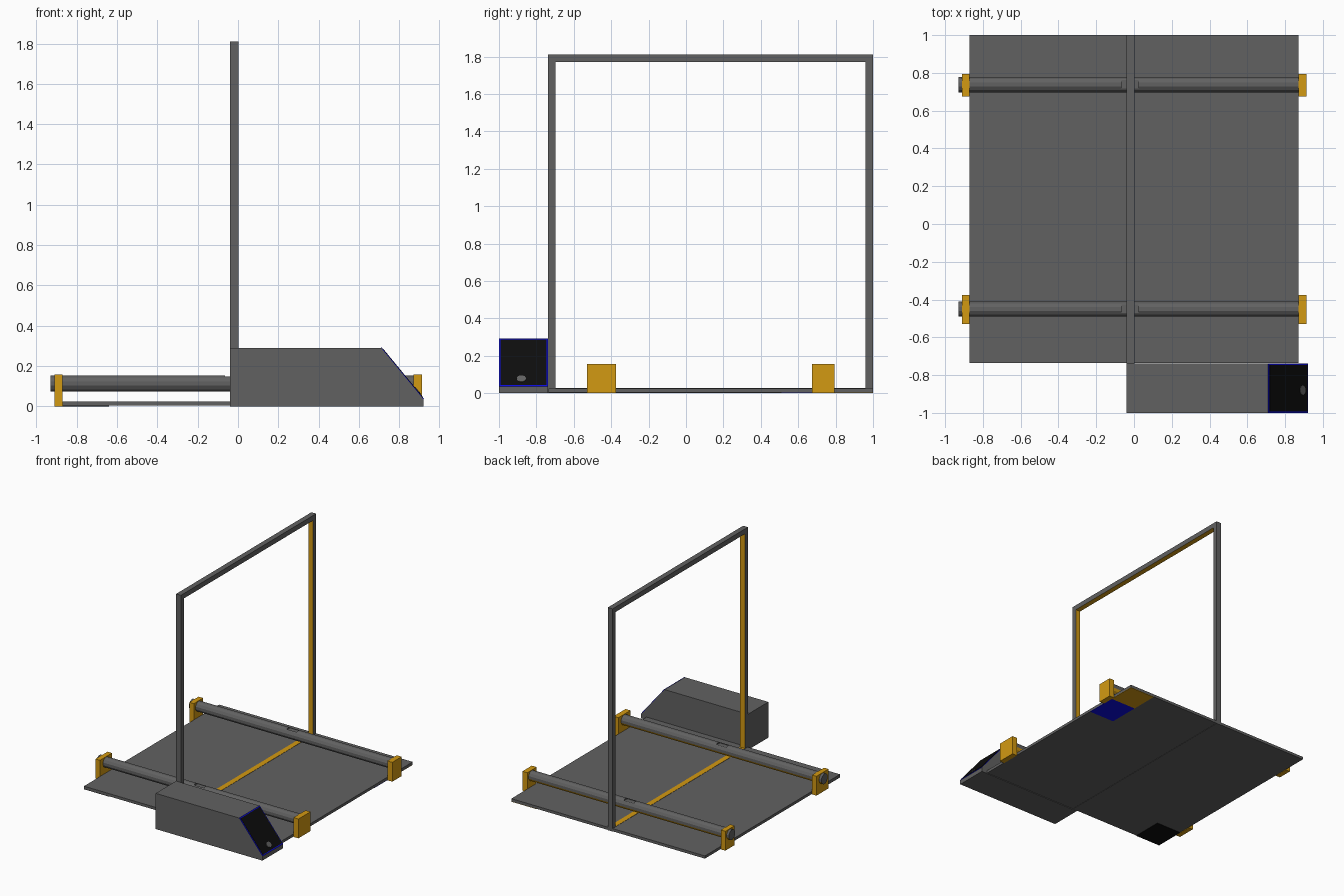
import bpy, bmesh, math
from mathutils import Vector

if "Cube" in bpy.data.objects:
    bpy.data.objects.remove(bpy.data.objects["Cube"])


def material(name, rgb):
    m = bpy.data.materials.new(name)
    m.diffuse_color = (*rgb, 1)
    m.use_nodes = True
    m.node_tree.nodes["Principled BSDF"].inputs["Base Color"].default_value = m.diffuse_color
    return m


GREY = material("dark_grey", (0.12, 0.12, 0.12))
ORANGE = material("amber", (0.65, 0.32, 0.006))
BLUE = material("blue", (0.003, 0.003, 0.75))
BLACK = material("black", (0.004, 0.004, 0.004))


def finish(bm, name, mats, rule=None):
    bmesh.ops.recalc_face_normals(bm, faces=bm.faces)
    bm.normal_update()
    if rule:
        for f in bm.faces:
            f.material_index = rule(f)
    me = bpy.data.meshes.new(name)
    bm.to_mesh(me)
    bm.free()
    for m in mats:
        me.materials.append(m)
    ob = bpy.data.objects.new(name, me)
    bpy.context.collection.objects.link(ob)
    return ob


def extrude(name, pts, vec, mats, rule=None):
    bm = bmesh.new()
    f = bm.faces.new([bm.verts.new(p) for p in pts])
    r = bmesh.ops.extrude_face_region(bm, geom=[f], use_keep_orig=True)
    vs = [g for g in r["geom"] if isinstance(g, bmesh.types.BMVert)]
    bmesh.ops.translate(bm, verts=vs, vec=vec)
    return finish(bm, name, mats, rule)


def box(name, x, y, z, mat):
    pts = [(x[0], y[0], z[0]), (x[1], y[0], z[0]), (x[1], y[1], z[0]), (x[0], y[1], z[0])]
    return extrude(name, pts, (0, 0, z[1] - z[0]), [mat])


# Base plate, with coloured patches on the underside
box("base_plate", (-0.87, 0.87), (-0.735, 1.0), (0.003, 0.025), GREY)
box("amber_patch", (0.64, 0.87), (0.77, 1.0), (0, 0.004), ORANGE)
box("blue_patch", (0.64, 0.87), (0.51, 0.77), (0, 0.004), BLUE)
box("black_patch", (-0.87, -0.64), (-0.735, -0.48), (0, 0.004), BLACK)

# Upright frame: square ring whose inner faces are amber
bm = bmesh.new()
rings = []
for x in (-0.04, 0.003):
    outer = [(-0.738, 0.001), (1.0, 0.001), (1.0, 1.81), (-0.738, 1.81)]
    inner = [(-0.698, 0.027), (0.96, 0.027), (0.96, 1.77), (-0.698, 1.77)]
    rings.append([[bm.verts.new((x, *p)) for p in loop] for loop in (outer, inner)])
(o0, i0), (o1, i1) = rings
for k in range(4):
    n = (k + 1) % 4
    for a, b in ((o0, i0), (o1, i1), (o0, o1), (i0, i1)):
        bm.faces.new((a[k], a[n], b[n], b[k]))


def inner_face(f):
    c, n = f.calc_center_median(), f.normal
    to_mid = Vector((0, 0.131 - c.y, 0.9 - c.z))
    return int(abs(n.x) < 0.5 and n.dot(to_mid) > 0)


finish(bm, "upright_frame", [GREY, ORANGE], inner_face)

# Console with sloping end, blue-edged screen and a small button
prof = [(-0.04, 0), (0.92, 0), (0.92, 0.035), (0.71, 0.29), (-0.04, 0.29)]
extrude("console_body", [(x, -1.0, z) for x, z in prof], (0, 0.262, 0), [GREY])
top, bot = Vector((0.71, 0, 0.29)), Vector((0.92, 0, 0.035))
down = (bot - top).normalized()
norm = Vector((-down.z, 0, down.x))
length = (bot - top).length


def slope_plate(name, m, lift, thick, mat):
    a, b = top + down * m + norm * lift, top + down * (length - m) + norm * lift
    pts = [(p.x, y, p.z) for p, y in ((a, -1.0 + m), (b, -1.0 + m), (b, -0.738 - m), (a, -0.738 - m))]
    extrude(name, pts, norm * thick, [mat])


slope_plate("screen_border", 0.0, 0.0, 0.003, BLUE)
slope_plate("screen", 0.008, 0.002, 0.003, BLACK)
c = top + down * (length - 0.05) + norm * 0.004
pts = [c + down * 0.022 * math.cos(t) + Vector((0, -0.88 + 0.025 * math.sin(t), 0))
       for t in [i * math.tau / 16 for i in range(16)]]
extrude("screen_button", pts, norm * 0.004, [GREY])

# Two rollers with a shallow top notch and an amber strip low on the back
R, ZC = 0.042, 0.113
for label, yc, y0, y1 in (("front", -0.45, -0.53, -0.375), ("rear", 0.738, 0.675, 0.795)):
    N = 12
    pts = [(-0.93, yc + R * math.cos((i + 0.5) * math.tau / N), ZC + R * math.sin((i + 0.5) * math.tau / N))
           for i in range(N)]
    tube = extrude(label + "_tube", pts, (1.81, 0, 0), [GREY, ORANGE],
                   lambda f: int(f.normal.y > 0.4 and f.normal.z < -0.2))
    cut = box(label + "_notch_cutter", (-0.065, 0.025), (yc - 0.02, yc + 0.024), (0.142, 0.2), GREY)
    cut.hide_render = True
    cut.hide_viewport = True
    mod = tube.modifiers.new("notch", "BOOLEAN")
    mod.operation, mod.object, mod.solver = "DIFFERENCE", cut, "EXACT"
    # Amber end brackets
    box(label + "_left_bracket", (-0.91, -0.87), (y0, y1), (0, 0.157), ORANGE)
    box(label + "_right_bracket", (0.87, 0.914), (y0, y1), (0, 0.157), ORANGE)
